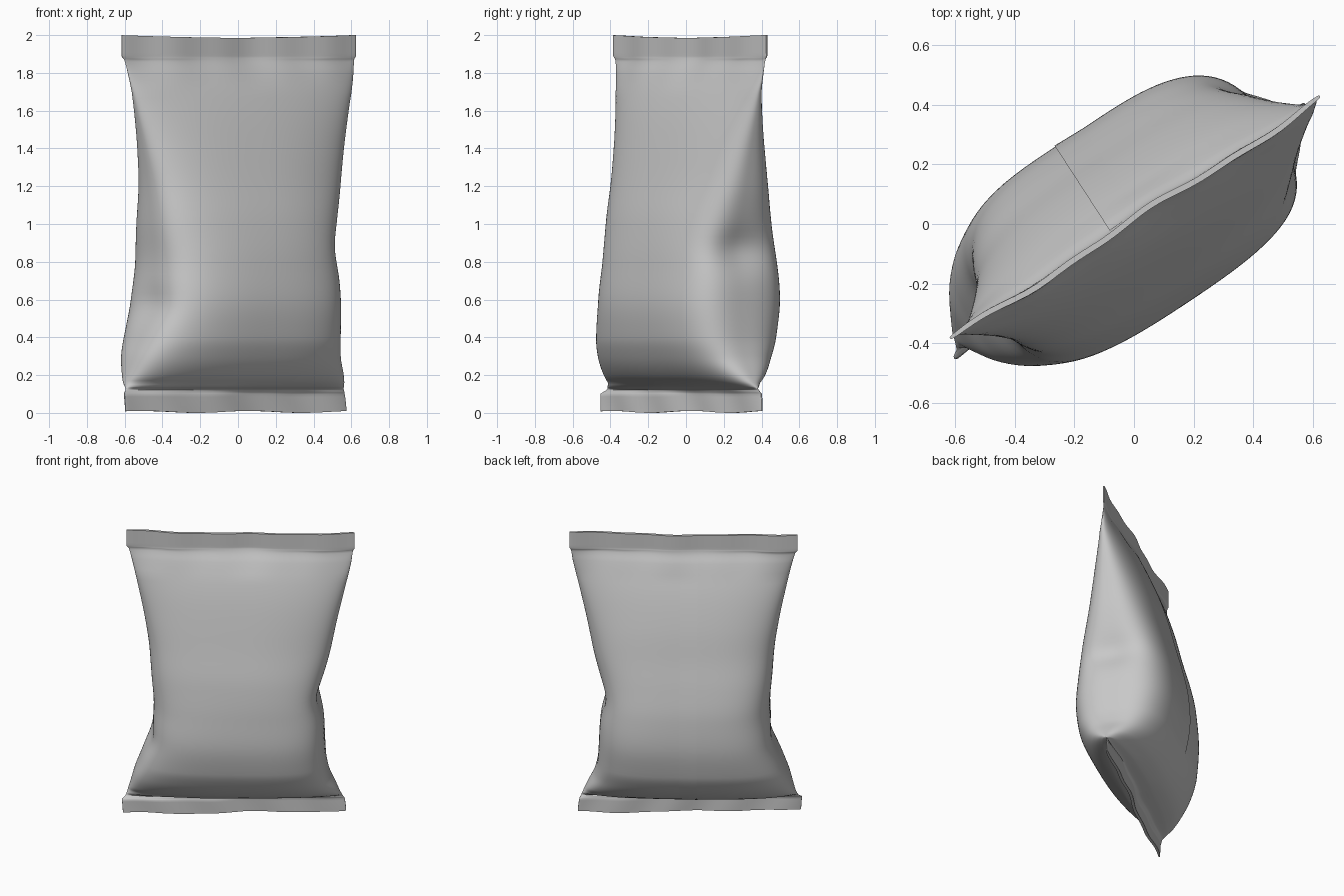
import bpy
import bmesh
from math import sin, cos, pi, exp, radians
from mathutils import Matrix, Vector

default_cube = bpy.data.objects.get("Cube")
if default_cube:
    bpy.data.objects.remove(default_cube, do_unlink=True)

material = bpy.data.materials.new("plain grey foil")
material.use_nodes = True
GREY = (0.58, 0.58, 0.58, 1)
material.diffuse_color = GREY
material.node_tree.nodes["Principled BSDF"].inputs["Base Color"].default_value = GREY

# Bag profile: height, half width on the right, half width on the left, half depth
PROFILE = [
    (0, .745, .7, .01), (.1, .75, .69, .01), (.12, .73, .68, .02),
    (.14, .72, .67, .1), (.2, .7, .64, .2), (.3, .67, .59, .275),
    (.4, .63, .57, .315), (.6, .57, .56, .34), (.8, .545, .555, .325),
    (1, .56, .565, .29), (1.2, .575, .605, .24), (1.4, .605, .645, .19),
    (1.6, .645, .69, .13), (1.8, .69, .735, .05), (1.87, .71, .745, .014),
    (1.89, .725, .755, .01), (2, .725, .755, .01),
]
SEAL_BOTTOM, SEAL_TOP = .11, 1.88
FRONT_FULLNESS, BACK_FULLNESS = .93, 1.07
SEGMENTS = 128
STEPS = 6
YAW = Matrix.Rotation(radians(33), 3, "Z")


def clamp(value):
    return min(1, max(0, value))


def slope(i, column):
    """Slope at a profile row, limited so the curve never overshoots."""
    if i == 0 or i == len(PROFILE) - 1:
        return 0
    before, here, after = PROFILE[i - 1:i + 2]
    a = (here[column] - before[column]) / (here[0] - before[0])
    b = (after[column] - here[column]) / (after[0] - here[0])
    return 2 * a * b / (a + b) if a * b > 0 else 0


def profile_at(z):
    """Right half width, left half width and half depth at a height."""
    i = max(k for k in range(len(PROFILE) - 1) if PROFILE[k][0] <= z)
    low, high = PROFILE[i], PROFILE[i + 1]
    span = high[0] - low[0]
    s = (z - low[0]) / span
    ease = s * s * (3 - 2 * s)
    result = []
    for column in (1, 2, 3):
        bend = s * (1 - s) * span * ((1 - s) * slope(i, column) - s * slope(i + 1, column))
        result.append(low[column] * (1 - ease) + high[column] * ease + bend)
    return result


def squareness(z, depth):
    """Pinched near the seals, boxy in the middle, flat strips at the seals."""
    seal = max(clamp((.12 - z) / .02), clamp((z - 1.87) / .02))
    return (1.7 + depth * 4.8) * (1 - seal) + 5 * seal


def bump(value, centre, width):
    return exp(-((value - centre) / width) ** 2)


def crumple(u, v, z):
    """Dents, seal ripples and wavy rims, then the turn of the whole bag."""
    # dents in the two narrow sides
    if u > 0:
        u -= .05 * bump(z, .87, .12) * bump(v, 0, .2) * min(1, u * 2)
    else:
        u += .025 * bump(z, .57, .1) * bump(v, -.05, .18) * min(1, -u * 2)
    # slight unevenness of the panels
    body = bump(z, .9, .6) * min(1, abs(v) * 5)
    v += body * .005 * sin(5 * u + 4 * z) * cos(6 * z - 3 * u)
    # ripples fade away from the two seals, and the lower seal is twisted
    top = clamp((z - 1.7) / .18)
    bottom = clamp((.16 - z) / .06)
    v += top * (.01 + .008 * sin(8 * u + 1) + .004 * sin(19 * u))
    v += bottom * (.065 * u - .01 + .007 * sin(7 * u) + .005 * sin(17 * u + 9 * z))
    # uneven outer rims
    if z > SEAL_TOP:
        z -= (z - SEAL_TOP) * .12 * cos(min(1, abs(u) / .74) * pi / 2)
    elif z < SEAL_BOTTOM:
        z += (SEAL_BOTTOM - z) * .05 * (1 + sin(9 * u + 1))
    return YAW @ Vector((u, v, z))


def ring(z):
    """One horizontal section, a rounded box between lens and rectangle."""
    right, left, depth = profile_at(z)
    n = squareness(z, depth)
    points = []
    for k in range(SEGMENTS):
        angle = 2 * pi * k / SEGMENTS
        c, s = cos(angle), sin(angle)
        reach = (abs(c) ** n + abs(s) ** n) ** (-1 / n)
        u = c * reach * (left if c > 0 else right)
        v = s * reach * depth * (BACK_FULLNESS if s > 0 else FRONT_FULLNESS)
        points.append(crumple(u, v, z))
    return points


def make_object(name, rows, closed):
    """Skin rows of points; closed rows are capped at both ends."""
    bm = bmesh.new()
    loops = [[bm.verts.new(p) for p in row] for row in rows]
    count = len(loops[0])
    for low, high in zip(loops, loops[1:]):
        for k in range(count if closed else count - 1):
            n = (k + 1) % count
            bm.faces.new((low[n], low[k], high[k], high[n])[::-1 if closed else 1])
    if closed:
        bm.faces.new(loops[0][::-1])
        bm.faces.new(loops[-1])
    mesh = bpy.data.meshes.new(name)
    bm.to_mesh(mesh)
    bm.free()
    mesh.materials.append(material)
    obj = bpy.data.objects.new(name, mesh)
    bpy.context.collection.objects.link(obj)
    bpy.ops.object.select_all(action="DESELECT")
    obj.select_set(True)
    bpy.context.view_layer.objects.active = obj
    bpy.ops.object.shade_smooth_by_angle(angle=radians(60))


# Heights, evenly divided between profile rows
heights = []
for low, high in zip(PROFILE, PROFILE[1:]):
    heights += [low[0] + (high[0] - low[0]) * k / STEPS for k in range(STEPS)]
heights.append(PROFILE[-1][0])

# Pillow body with both flat seals
make_object("bag_body", [ring(z) for z in heights], True)

# Lapped seam down the back: one edge free, the other tucked into the body
seam_rows = []
for z in heights:
    if not SEAL_BOTTOM < z < SEAL_TOP:
        continue
    right, left, depth = profile_at(z)
    n = squareness(z, depth)
    row = []
    for k in range(9):
        across = k / 8
        u = -.08 + .17 * across
        half = left if u > 0 else right
        v = BACK_FULLNESS * depth * (1 - abs(u / half) ** n) ** (1 / n)
        row.append(crumple(u, v + .004 - .006 * across, z))
    seam_rows.append(row)
make_object("back_seam", seam_rows, False)
